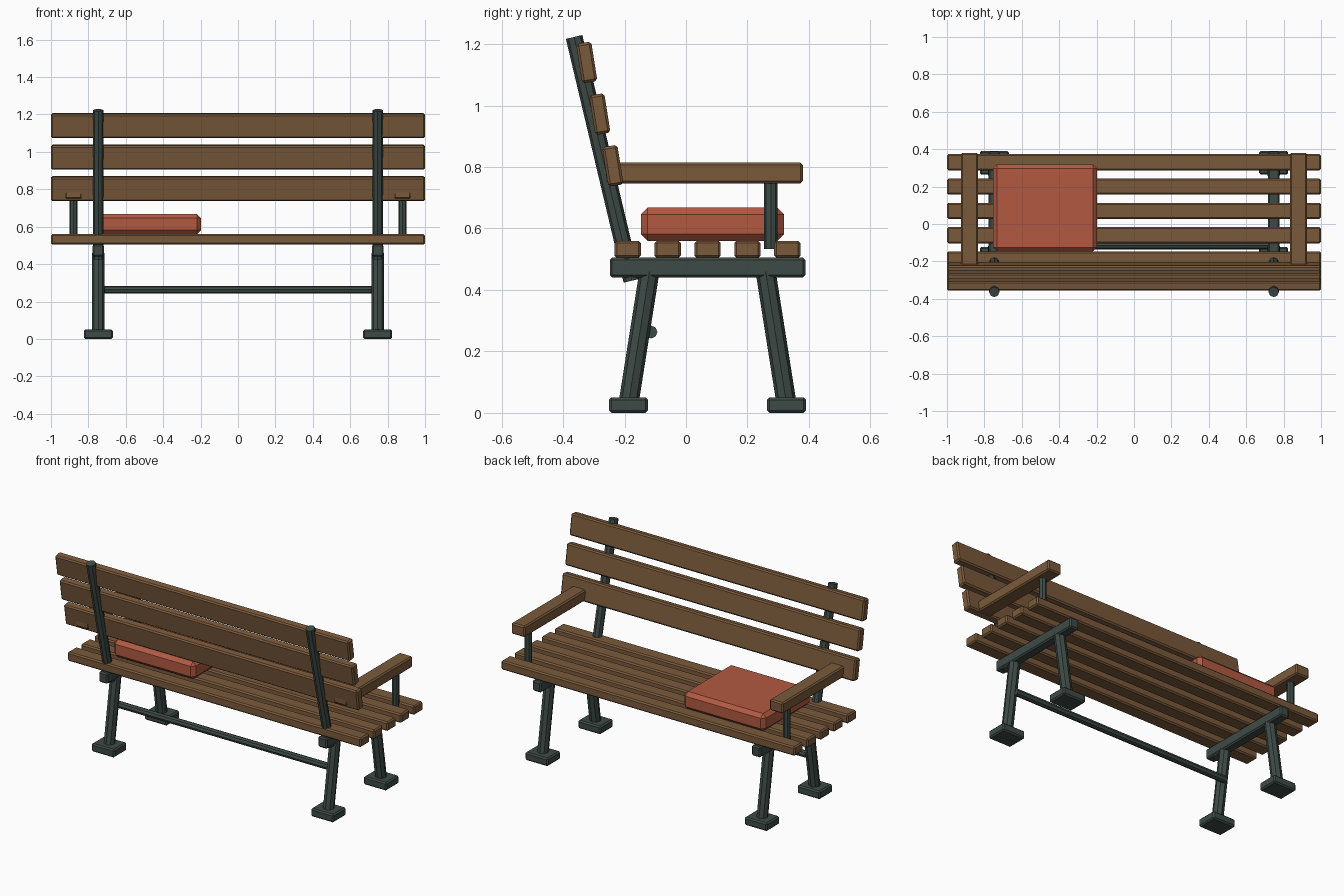
import bpy, bmesh, math
from mathutils import Vector, Matrix

if "Cube" in bpy.data.objects:
    bpy.data.objects.remove(bpy.data.objects["Cube"])


def material(name, rgb):
    m = bpy.data.materials.new(name)
    m.diffuse_color = (*rgb, 1)
    m.use_nodes = True
    m.node_tree.nodes["Principled BSDF"].inputs["Base Color"].default_value = m.diffuse_color
    return m


WOOD = material("brown wood", (0.195, 0.102, 0.044))
METAL = material("dark green metal", (0.048, 0.070, 0.061))
RED = material("red cushion cloth", (0.445, 0.102, 0.054))


def finish(name, bm, mat):
    me = bpy.data.meshes.new(name)
    bmesh.ops.recalc_face_normals(bm, faces=bm.faces)
    bm.to_mesh(me)
    bm.free()
    me.materials.append(mat)
    ob = bpy.data.objects.new(name, me)
    bpy.context.collection.objects.link(ob)
    return ob


def box(name, center, size, mat, bevel=0.008, tilt=0.0):
    """Chamfered box, tilted about x."""
    bm = bmesh.new()
    bmesh.ops.create_cube(bm, size=1, matrix=Matrix.Diagonal((*size, 1)))
    bmesh.ops.bevel(bm, geom=bm.edges[:], offset=bevel, segments=1,
                    affect='EDGES', profile=0.5)
    bm.transform(Matrix.Translation(center) @ Matrix.Rotation(tilt, 4, 'X'))
    return finish(name, bm, mat)


def rod(name, a, b, r, mat, sides=8):
    """Eight-sided bar from a to b."""
    a, b = Vector(a), Vector(b)
    d = b - a
    rot = Vector((0, 0, 1)).rotation_difference(d).to_matrix().to_4x4()
    bm = bmesh.new()
    bmesh.ops.create_cone(bm, cap_ends=True, segments=sides, radius1=r, radius2=r,
                          depth=d.length,
                          matrix=Matrix.Translation((a + b) / 2) @ rot)
    return finish(name, bm, mat)


MID = 0.07      # middle of the seat in y
SIDE = 0.747    # x of the metal frames

# Seat slats
for i in range(5):
    box(f"seat_slat_{i + 1}", (0, MID + (i - 2) * 0.13, 0.532), (2, 0.086, 0.056), WOOD)

# Backrest slats
for i in range(3):
    box(f"back_slat_{i + 1}", (0, -0.238 - 0.0425 * i, 0.804 + 0.168 * i),
        (2, 0.05, 0.13), WOOD, tilt=math.radians(9))

for s, side in ((-1, "left"), (1, "right")):
    x = s * SIDE
    # Frame rail under the seat
    box(f"{side}_seat_rail", (x, MID, 0.4725), (0.06, 0.636, 0.065), METAL)
    # Splayed legs and feet
    for d, end in ((-1, "rear"), (1, "front")):
        rod(f"{side}_{end}_leg", (x, MID + d * 0.257, 0.03),
            (x, MID + d * 0.189, 0.46), 0.0325, METAL)
        box(f"{side}_{end}_foot", (x, MID + d * 0.257, 0.025), (0.155, 0.127, 0.05), METAL)
    # Backrest post
    rod(f"{side}_back_post", (x, -0.176, 0.43), (x, -0.364, 1.223), 0.0275, METAL)
    # Armrest and its support
    box(f"{side}_armrest", (s * 0.88, 0.06, 0.781), (0.092, 0.64, 0.068), WOOD)
    rod(f"{side}_armrest_support", (s * 0.88, 0.276, 0.533), (s * 0.88, 0.276, 0.76),
        0.0215, METAL)

# Stretcher between the rear legs
rod("rear_stretcher", (-0.745, -0.114, 0.263), (0.745, -0.114, 0.263), 0.021, METAL)

# Cushion
box("cushion", (-0.476, 0.086, 0.614), (0.556, 0.466, 0.108), RED, bevel=0.022)
